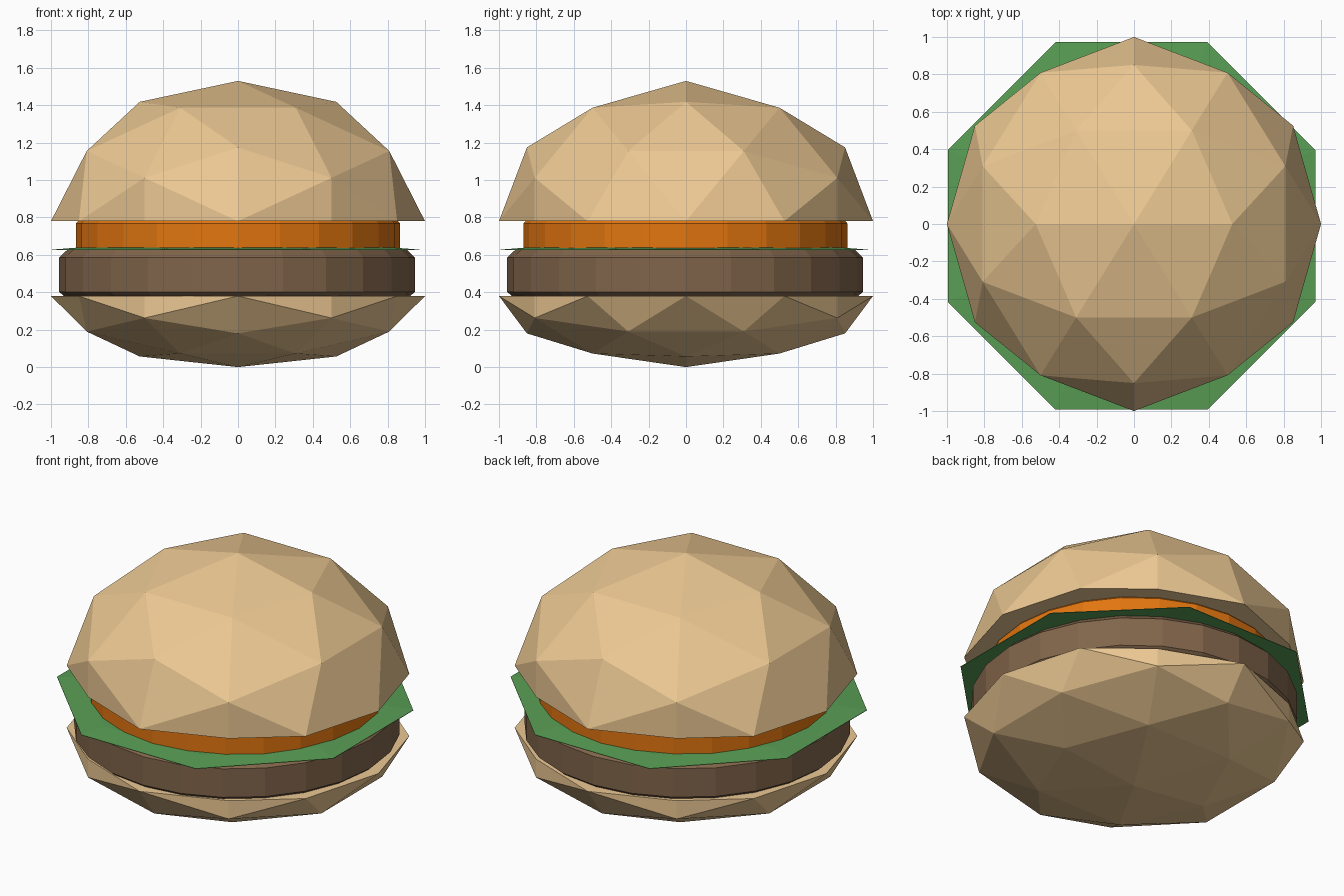
import bpy, bmesh
from math import sin, cos, pi
from mathutils import Vector
from itertools import combinations

if "Cube" in bpy.data.objects:
    bpy.data.objects.remove(bpy.data.objects["Cube"])


def finish(bm, name, color):
    bmesh.ops.recalc_face_normals(bm, faces=bm.faces[:])
    mesh = bpy.data.meshes.new(name)
    bm.to_mesh(mesh)
    bm.free()
    mat = bpy.data.materials.new(name + "_color")
    mat.diffuse_color = (*color, 1)
    mat.use_nodes = True
    mat.node_tree.nodes["Principled BSDF"].inputs["Base Color"].default_value = mat.diffuse_color
    mesh.materials.append(mat)
    obj = bpy.data.objects.new(name, mesh)
    bpy.context.collection.objects.link(obj)
    return obj


def half_bun(name, z, height):
    """Half of a once-divided icosahedron with an edge at its pole; negative height hangs down."""
    corners = []
    for a in (-1, 1):
        for b in (-1, 1):
            p = (0.52573 * a, 0, 0.85065 * b)
            corners += [Vector(p[i:] + p[:i]) for i in range(3)]
    mids = [(p + q).normalized() for p, q in combinations(corners, 2)
            if (p - q).length < 1.1]
    bm = bmesh.new()
    for p in corners + mids:
        bm.verts.new(p)
    bmesh.ops.convex_hull(bm, input=bm.verts[:])
    bmesh.ops.bisect_plane(bm, geom=bm.verts[:] + bm.edges[:] + bm.faces[:], dist=1e-4,
                           plane_co=(0, 0, 0), plane_no=(0, 0, 1), clear_inner=True)
    rim = [e for e in bm.edges if e.is_boundary]
    bmesh.ops.holes_fill(bm, edges=rim, sides=0)
    for v in bm.verts:
        v.co.z = z + v.co.z * height
    return finish(bm, name, BUN)


def disc(name, profile, sides, color, cx=0, cy=0, turn=0):
    """Closed solid from (radius, z) rings, bottom to top."""
    bm = bmesh.new()
    rings = [[bm.verts.new((cx + r * cos(turn + 2 * pi * i / sides),
                            cy + r * sin(turn + 2 * pi * i / sides), z))
              for i in range(sides)] for r, z in profile]
    for lo, hi in zip(rings, rings[1:]):
        for i in range(sides):
            j = (i + 1) % sides
            bm.faces.new((lo[i], lo[j], hi[j], hi[i]))
    bm.faces.new(rings[0][::-1])
    bm.faces.new(rings[-1])
    return finish(bm, name, color)


BUN = (0.84, 0.58, 0.29)

# buns
half_bun("bottom_bun", 0.38, -0.38)
half_bun("top_bun", 0.78, 0.75)

# fillings
disc("patty", [(0.925, 0.38), (0.952, 0.402), (0.952, 0.585), (0.91, 0.625)],
     24, (0.22, 0.13, 0.07), -0.005, -0.005)
disc("lettuce", [(1.063, 0.625), (1.063, 0.628), (0.9, 0.64)],
     8, (0.10, 0.34, 0.09), -0.013, -0.01, pi / 8)
disc("cheese", [(0.866, 0.632), (0.866, 0.768), (0.855, 0.78)],
     24, (0.76, 0.18, 0.005), 0, -0.003)
